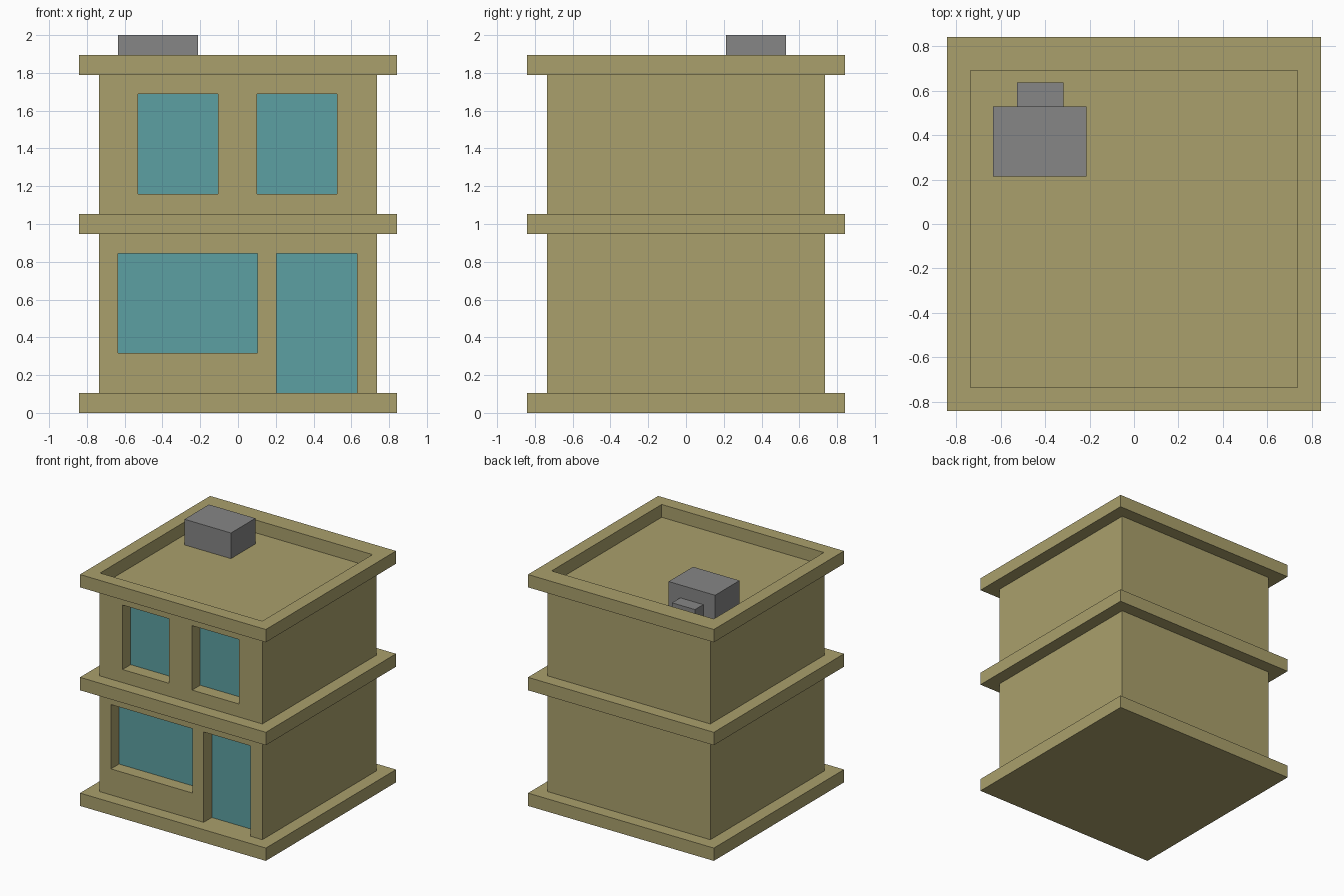
import bpy, bmesh
from mathutils import Vector

if "Cube" in bpy.data.objects:
    bpy.data.objects.remove(bpy.data.objects["Cube"])


def material(name, rgb):
    m = bpy.data.materials.new(name)
    m.diffuse_color = (*rgb, 1)
    m.use_nodes = True
    m.node_tree.nodes["Principled BSDF"].inputs["Base Color"].default_value = m.diffuse_color
    return m


STONE = material("tan_stone", (0.402, 0.352, 0.15))
GLASS = material("teal_glass", (0.107, 0.352, 0.361))
METAL = material("grey_metal", (0.238, 0.238, 0.238))


def box(name, x, y, z, *mats):
    bm = bmesh.new()
    bmesh.ops.create_cube(bm, size=1)
    for v in bm.verts:
        v.co = Vector([r[0] + (c + 0.5) * (r[1] - r[0]) for c, r in zip(v.co, (x, y, z))])
    me = bpy.data.meshes.new(name)
    bm.to_mesh(me)
    bm.free()
    for m in mats:
        me.materials.append(m)
    ob = bpy.data.objects.new(name, me)
    bpy.context.collection.objects.link(ob)
    return ob


def cut(ob, x, y, z):
    # subtract a box and bake the result
    cutter = box("cutter", x, y, z, STONE)
    mod = ob.modifiers.new("cut", 'BOOLEAN')
    mod.operation, mod.solver, mod.object = 'DIFFERENCE', 'EXACT', cutter
    dg = bpy.context.evaluated_depsgraph_get()
    me = bpy.data.meshes.new_from_object(ob.evaluated_get(dg))
    ob.modifiers.clear()
    ob.data = me
    bpy.data.objects.remove(cutter)


S, W = 0.842, 0.737                  # half widths of slabs and walls
Z = (0, 0.105, 0.947, 1.053, 1.79, 1.895)
PANE = -0.632                        # depth of the recessed panes

# slabs and roof parapet
box("base_slab", (-S, S), (-S, S), Z[0:2], STONE)
box("middle_slab", (-S, S), (-S, S), Z[2:4], STONE)
parapet = box("roof_parapet", (-S, S), (-S, S), Z[4:6], STONE)
cut(parapet, (-0.735, 0.735), (-0.735, 0.69), (1.7, 2.0))

# storeys with recessed openings: (x range, z range)
storeys = {
    "ground_floor": (Z[1:3], [((-0.635, 0.104), (0.318, 0.845)),   # shop window
                              ((0.205, 0.629), (0.0, 0.845))]),    # door
    "upper_floor": (Z[3:5], [((-0.53, -0.107), (1.16, 1.688)),
                             ((0.1, 0.524), (1.16, 1.688))]),
}
for name, (zr, openings) in storeys.items():
    ob = box(name, (-W, W), (-W, W), zr, STONE, GLASS)
    for xr, oz in openings:
        cut(ob, xr, (-1, PANE), oz)
    # panes are the front-facing faces at the back of each recess
    for p in ob.data.polygons:
        pane = p.normal.y < -0.9 and abs(p.center.y - PANE) < 0.01
        p.material_index = 1 if pane else 0

# rooftop unit
box("roof_unit", (-0.634, -0.213), (0.213, 0.529), (1.79, 2.0), METAL)
box("roof_unit_duct", (-0.527, -0.318), (0.529, 0.636), (1.79, 1.895), METAL)
